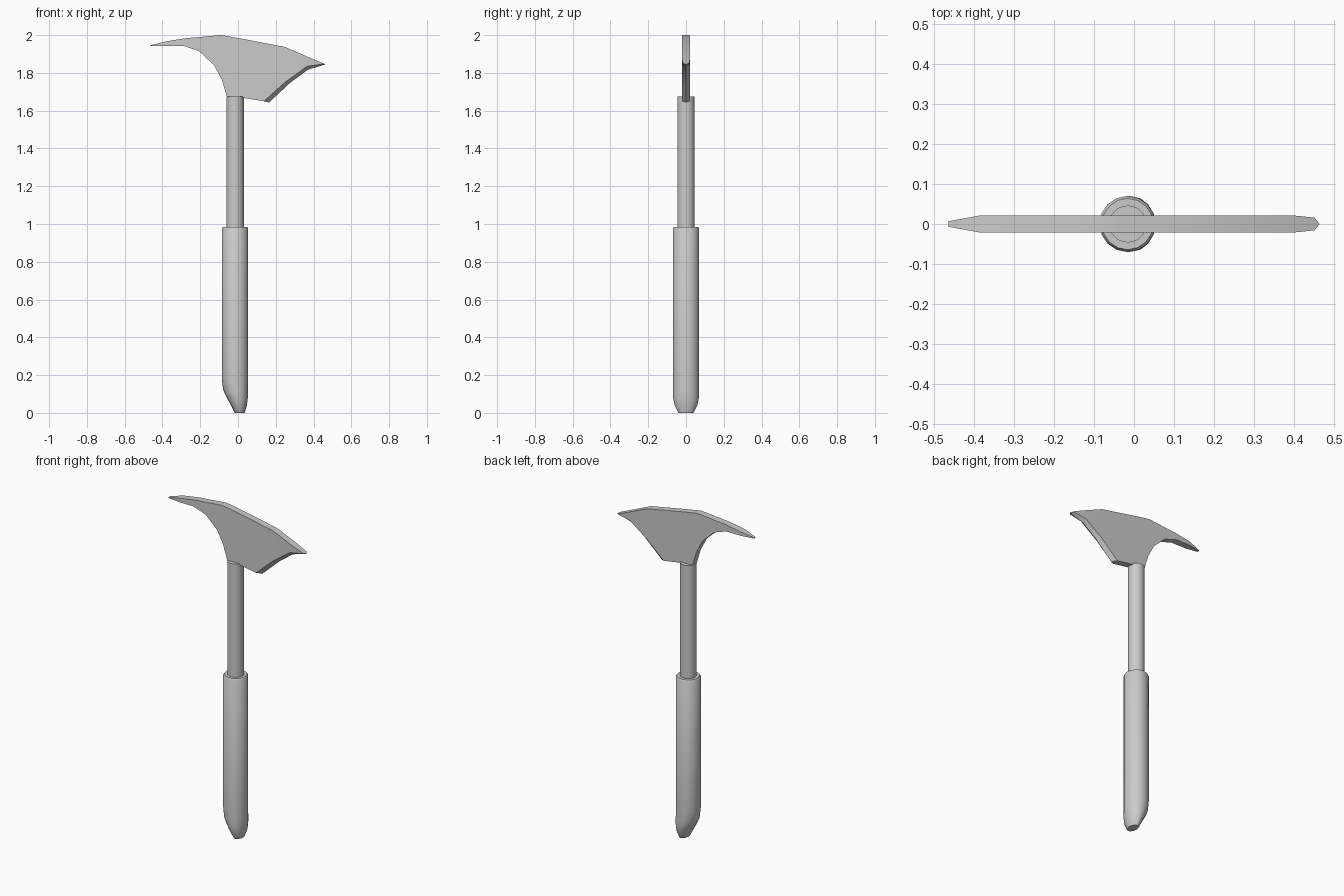
import bpy, bmesh
from math import cos, sin, pi, radians

cube = bpy.data.objects.get("Cube")
if cube:
    bpy.data.objects.remove(cube, do_unlink=True)

# One plain grey for the whole tool
grey = bpy.data.materials.new("plain_grey")
grey.use_nodes = True
colour = (0.6, 0.6, 0.6, 1)
grey.diffuse_color = colour
grey.node_tree.nodes["Principled BSDF"].inputs["Base Color"].default_value = colour


def finish(name, bm, angle):
    bmesh.ops.recalc_face_normals(bm, faces=bm.faces)
    mesh = bpy.data.meshes.new(name)
    bm.to_mesh(mesh)
    bm.free()
    mesh.materials.append(grey)
    obj = bpy.data.objects.new(name, mesh)
    bpy.context.collection.objects.link(obj)
    bpy.ops.object.select_all(action='DESELECT')
    obj.select_set(True)
    bpy.context.view_layer.objects.active = obj
    bpy.ops.object.shade_smooth_by_angle(angle=radians(angle))
    return obj


def loft(name, rings, sides):
    """Stack of elliptical rings given as (z, left x, right x, y radius)."""
    bm = bmesh.new()
    loops = []
    for z, left, right, ry in rings:
        cx, rx = (left + right) / 2, (right - left) / 2
        loops.append([bm.verts.new((cx + rx * cos(2 * pi * i / sides),
                                    ry * sin(2 * pi * i / sides), z))
                      for i in range(sides)])
    for a, b in zip(loops, loops[1:]):
        for i in range(sides):
            j = (i + 1) % sides
            bm.faces.new((a[i], a[j], b[j], b[i]))
    bm.faces.new(loops[0])
    bm.faces.new(loops[-1])
    return finish(name, bm, 35)


# Grip with a slanted, rounded butt and a small bevel at the top
loft("grip", [
    (0.0, -0.017, 0.035, 0.040),
    (0.04, -0.037, 0.047, 0.060),
    (0.08, -0.059, 0.052, 0.068),
    (0.12, -0.078, 0.054, 0.070),
    (0.18, -0.086, 0.054, 0.070),
    (0.975, -0.086, 0.054, 0.070),
    (0.985, -0.080, 0.048, 0.064),
], 16)

# Shaft
loft("shaft", [(0.95, -0.062, 0.031, 0.046), (1.675, -0.062, 0.031, 0.046)], 24)

# Blade ribs from the pick tip to the cutting corner:
# (top x, top z, bottom x, bottom z, half thickness)
T = 0.021
ribs = [
    (-0.463, 1.946, -0.463, 1.941, 0.007),
    (-0.385, 1.966, -0.385, 1.942, T),
    (-0.275, 1.984, -0.286, 1.942, T),
    (-0.200, 1.990, -0.206, 1.915, T),
    (-0.140, 1.996, -0.127, 1.841, T),
    (-0.090, 2.000, -0.085, 1.762, T),
    (-0.030, 1.990, -0.058, 1.672, T),
    (0.030, 1.979, 0.030, 1.667, T),
    (0.100, 1.966, 0.137, 1.650, T),
    (0.250, 1.937, 0.247, 1.749, T),
    (0.400, 1.872, 0.365, 1.835, T),
    (0.450, 1.851, 0.448, 1.847, 0.016),
]
cutting_edge = [(0.164, 1.643), (0.275, 1.746), (0.370, 1.817), (0.463, 1.845)]

bm = bmesh.new()
rows = []
for tx, tz, bx, bz, t in ribs:
    rows.append([bm.verts.new(p) for p in
                 ((tx, -t, tz), (tx, t, tz), (bx, t, bz), (bx, -t, bz))])
edge = [bm.verts.new((x, 0, z)) for x, z in cutting_edge]
first = len(rows) - len(edge)

for i, (a, b) in enumerate(zip(rows, rows[1:])):
    bm.faces.new((a[0], a[1], b[1], b[0]))      # spine
    bm.faces.new((a[1], a[2], b[2], b[1]))      # back
    bm.faces.new((a[3], a[0], b[0], b[3]))      # front
    if i < first:
        bm.faces.new((a[2], a[3], b[3], b[2]))  # underside
    else:
        e, f = edge[i - first], edge[i - first + 1]
        bm.faces.new((a[2], e, f, b[2]))        # sharpened bevels
        bm.faces.new((e, a[3], b[3], f))
# End caps
bm.faces.new(rows[0])
bm.faces.new((rows[first][2], rows[first][3], edge[0]))
end, tip = rows[-1], edge[-1]
for u, v in ((0, 1), (1, 2), (3, 0)):
    bm.faces.new((end[u], end[v], tip))
finish("blade", bm, 20)
